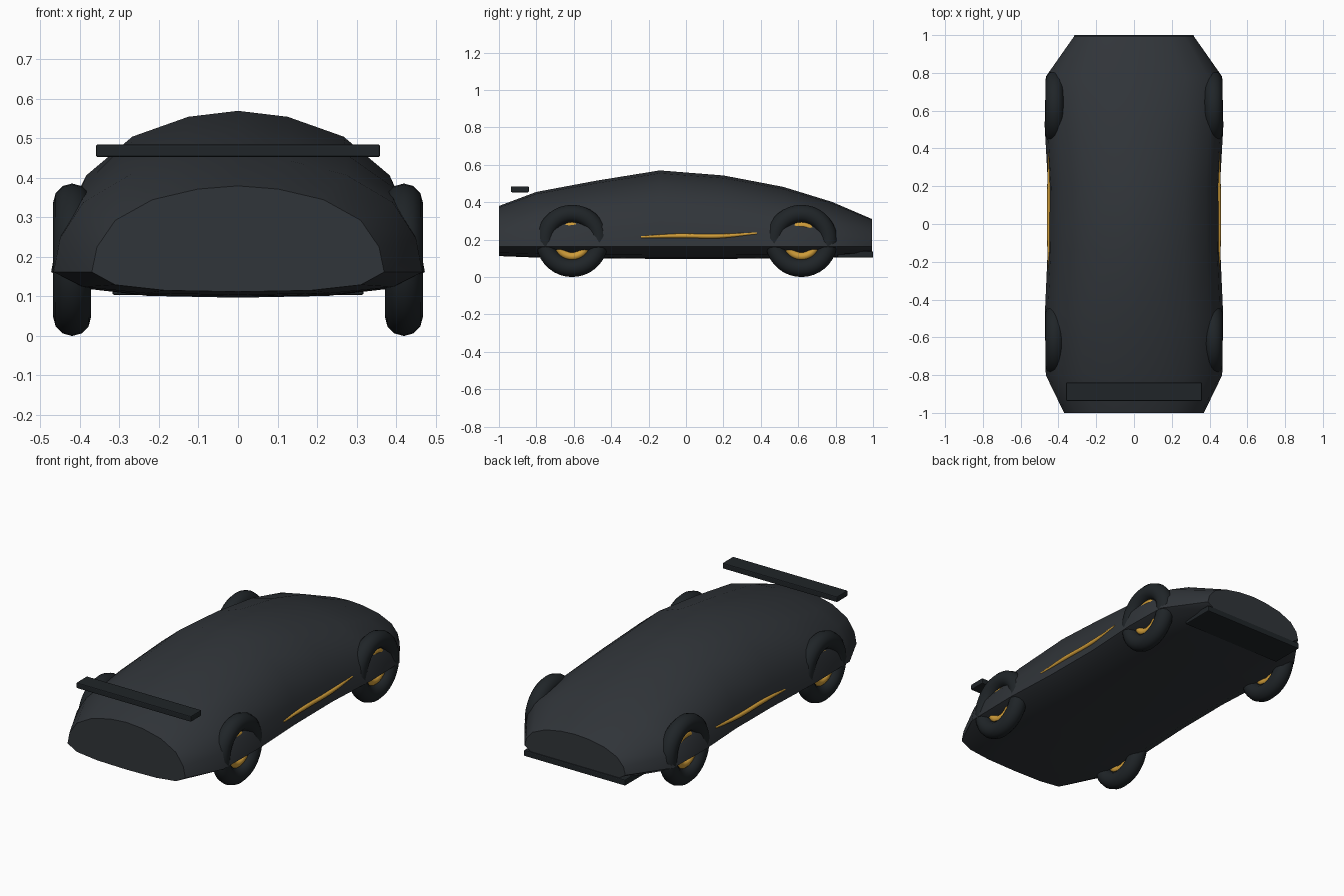
import bpy, bmesh, math

if "Cube" in bpy.data.objects:
    bpy.data.objects.remove(bpy.data.objects["Cube"])


def material(name, rgb):
    m = bpy.data.materials.new(name)
    m.diffuse_color = (*rgb, 1)
    m.use_nodes = True
    m.node_tree.nodes["Principled BSDF"].inputs["Base Color"].default_value = m.diffuse_color
    return m


PAINT = material("dark_paint", (0.03, 0.035, 0.041))
RUBBER = material("black_trim", (0.014, 0.018, 0.021))
GOLD = material("gold", (0.62, 0.33, 0.04))


def finish(obj, name, mat, angle=None):
    obj.name = name
    obj.data.materials.append(mat)
    if angle:
        bpy.ops.object.select_all(action='DESELECT')
        obj.select_set(True)
        bpy.context.view_layer.objects.active = obj
        bpy.ops.object.shade_smooth_by_angle(angle=math.radians(angle))
    return obj


def box(name, x, y0, y1, z0, z1, mat):
    bpy.ops.mesh.primitive_cube_add(size=1, location=(0, (y0 + y1) / 2, (z0 + z1) / 2))
    o = bpy.context.object
    o.scale = (2 * x, y1 - y0, z1 - z0)
    bpy.ops.object.transform_apply(location=False, scale=True)
    b = o.modifiers.new("soft_edges", 'BEVEL')
    b.width, b.segments = 0.005, 2
    return finish(o, name, mat)


# Body: one half cross-section, scaled along the length
# stations: y, half width, top, bottom
stations = [(-1.0, 0.37, 0.38, 0.112), (-0.8, 0.467, 0.455, 0.104),
            (-0.48, 0.472, 0.515, 0.1), (-0.14, 0.457, 0.57, 0.097),
            (0.2, 0.455, 0.543, 0.097), (0.52, 0.473, 0.482, 0.1),
            (0.78, 0.467, 0.402, 0.104), (0.995, 0.316, 0.31, 0.112)]
half = [(0, 1), (0.275, 0.963), (0.585, 0.84), (0.84, 0.6), (0.965, 0.29),
        (1, 0), (0.84, -0.65), (0.5, -0.93), (0, -1)]
section = half + [(-x, z) for x, z in half[-2:0:-1]]
BELT = 0.162

bm = bmesh.new()
rings = []
for y, w, top, bottom in stations:
    rings.append([bm.verts.new((x * w, y, BELT + z * ((top - BELT) if z > 0 else (BELT - bottom))))
                  for x, z in section])
n = len(section)
for a, b in zip(rings, rings[1:]):
    for i in range(n):
        j = (i + 1) % n
        bm.faces.new((a[i], a[j], b[j], b[i]))
bm.faces.new(rings[0])
bm.faces.new(rings[-1])
bmesh.ops.recalc_face_normals(bm, faces=bm.faces)
mesh = bpy.data.meshes.new("body")
bm.to_mesh(mesh)
bm.free()
body = bpy.data.objects.new("body", mesh)
bpy.context.collection.objects.link(body)
finish(body, "body", PAINT, 45)

# Spoiler and splitter
box("spoiler", 0.36, -0.936, -0.84, 0.453, 0.485, RUBBER)
box("splitter", 0.318, 0.81, 1.0, 0.104, 0.138, RUBBER)

# Wheels: tyre with a gold rim ring
for side, sx in (("left", -1), ("right", 1)):
    for end, y in (("rear", -0.609), ("front", 0.617)):
        for part, r, t, mat in (("tyre", 0.145, 0.048, RUBBER), ("rim", 0.083, 0.021, GOLD)):
            bpy.ops.mesh.primitive_torus_add(
                major_radius=r, minor_radius=t, major_segments=36, minor_segments=12,
                location=(sx * 0.42, y, 0.193), rotation=(0, math.pi / 2, 0))
            finish(bpy.context.object, f"{end}_{side}_{part}", mat, 60)

# Gold side stripes
for side, sx in (("left", -1), ("right", 1)):
    curve = bpy.data.curves.new("stripe", 'CURVE')
    curve.dimensions = '3D'
    curve.bevel_depth = 0.012
    curve.bevel_resolution = 2
    curve.use_fill_caps = True
    path = [(-0.24, 0.214, 0.45, 0.5), (-0.05, 0.22, 0.449, 1),
            (0.18, 0.219, 0.448, 1), (0.38, 0.234, 0.45, 0.5)]
    spline = curve.splines.new('BEZIER')
    spline.bezier_points.add(len(path) - 1)
    for p, (y, z, x, r) in zip(spline.bezier_points, path):
        p.co = (sx * x, y, z)
        p.radius = r
        p.handle_left_type = p.handle_right_type = 'AUTO'
    stripe = bpy.data.objects.new("stripe", curve)
    bpy.context.collection.objects.link(stripe)
    finish(stripe, f"{side}_side_stripe", GOLD)
